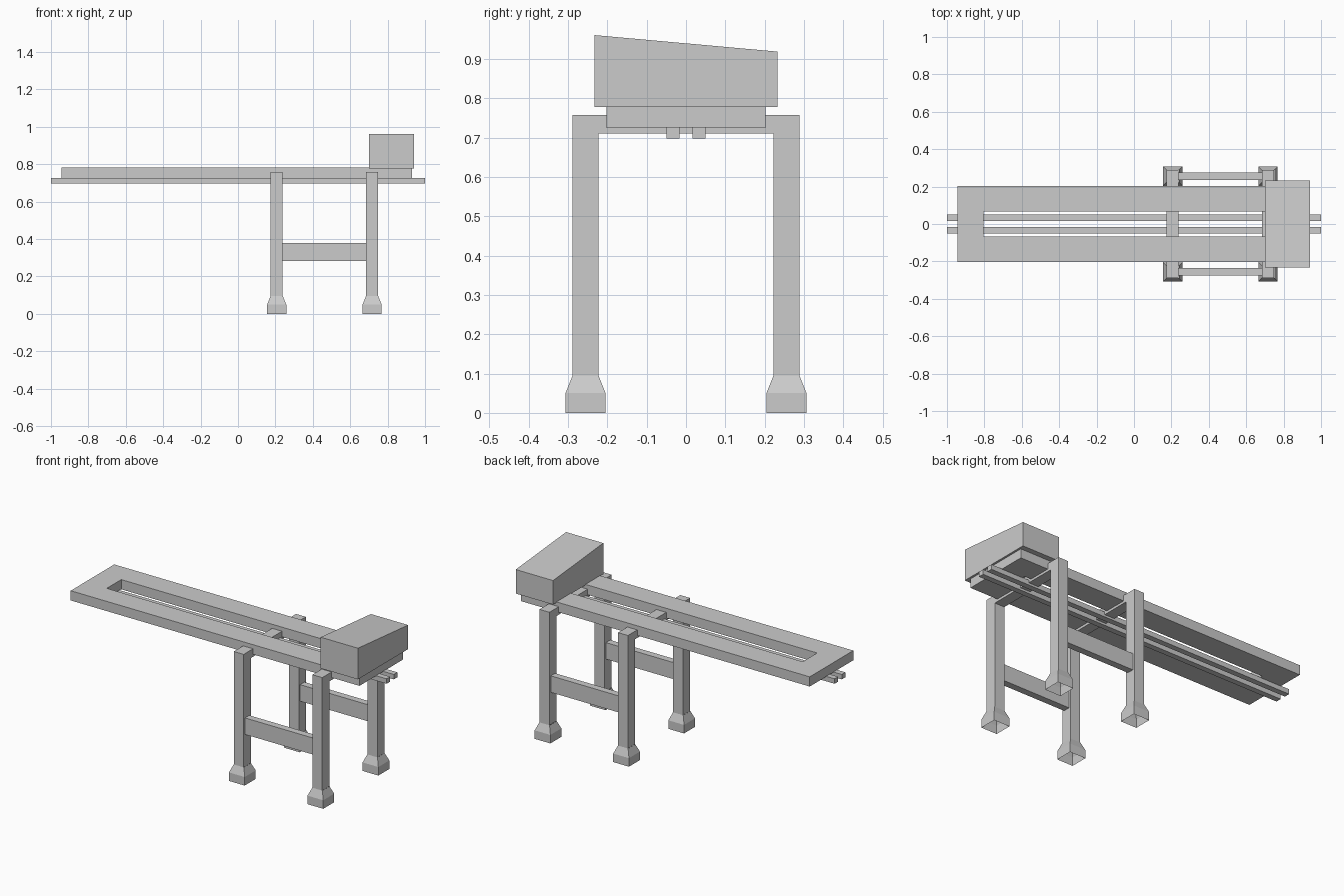
import bpy, bmesh

if "Cube" in bpy.data.objects:
    bpy.data.objects.remove(bpy.data.objects["Cube"])


def finish(name, bm):
    bmesh.ops.recalc_face_normals(bm, faces=bm.faces)
    me = bpy.data.meshes.new(name)
    bm.to_mesh(me)
    bm.free()
    ob = bpy.data.objects.new(name, me)
    bpy.context.collection.objects.link(ob)
    return ob


def prism(name, pts, axis, lo, hi):
    """Extrude a 2D outline along x ('X': pts are y,z) or y ('Y': pts are x,z)."""
    bm = bmesh.new()
    def place(p, d):
        return (d, p[0], p[1]) if axis == 'X' else (p[0], d, p[1])
    face = bm.faces.new([bm.verts.new(place(p, lo)) for p in pts])
    ext = bmesh.ops.extrude_face_region(bm, geom=[face])
    vec = (hi - lo, 0, 0) if axis == 'X' else (0, hi - lo, 0)
    bmesh.ops.translate(bm, vec=vec, verts=[v for v in ext['geom'] if isinstance(v, bmesh.types.BMVert)])
    return finish(name, bm)


def box(name, x0, x1, y0, y1, z0, z1):
    return prism(name, [(y0, z0), (y1, z0), (y1, z1), (y0, z1)], 'X', x0, x1)


def rect_loop(bm, x0, x1, y0, y1, z):
    return [bm.verts.new(c) for c in ((x0, y0, z), (x1, y0, z), (x1, y1, z), (x0, y1, z))]


def bridge(bm, a, b):
    for i in range(4):
        j = (i + 1) % 4
        bm.faces.new((a[i], a[j], b[j], b[i]))


def foot(name, cx, cy):
    # flared foot, open underneath
    bm = bmesh.new()
    loops = [rect_loop(bm, cx - h, cx + h, cy - h, cy + h, z)
             for h, z in ((0.051, 0), (0.051, 0.05), (0.033, 0.095))]
    bridge(bm, loops[0], loops[1])
    bridge(bm, loops[1], loops[2])
    return finish(name, bm)


# long table frame with a slot through it
bm = bmesh.new()
outer = [rect_loop(bm, -0.945, 0.93, -0.202, 0.202, z) for z in (0.725, 0.782)]
inner = [rect_loop(bm, -0.805, 0.79, -0.067, 0.067, z) for z in (0.725, 0.782)]
bridge(bm, outer[0], outer[1])
bridge(bm, inner[0], inner[1])
bridge(bm, outer[0], inner[0])
bridge(bm, outer[1], inner[1])
finish("table_frame", bm)

# twin rails under the table
for side, s in (("front", -1), ("back", 1)):
    c = s * 0.0335
    box(side + "_rail", -1, 1, c - 0.0165, c + 0.0165, 0.698, 0.727)

# head box with sloping top
prism("head_box", [(-0.233, 0.778), (0.233, 0.778), (0.233, 0.919), (-0.233, 0.961)],
      'X', 0.70, 0.942)

# two portal legs with a cross beam, each on flared feet
LEG_Y = 0.2555
for label, cx in (("inner", 0.207), ("outer", 0.717)):
    o, i = LEG_Y + 0.033, LEG_Y - 0.033
    outline = [(-o, 0.095), (-i, 0.095), (-i, 0.711), (i, 0.711),
               (i, 0.095), (o, 0.095), (o, 0.758), (-o, 0.758)]
    prism(label + "_portal_leg", outline, 'X', cx - 0.032, cx + 0.032)
    for side, s in (("front", -1), ("back", 1)):
        foot(f"{label}_{side}_foot", cx, s * LEG_Y)

# side stretchers between the legs
for side, s in (("front", -1), ("back", 1)):
    box(side + "_stretcher", 0.238, 0.686, s * LEG_Y - 0.02, s * LEG_Y + 0.02, 0.283, 0.38)
